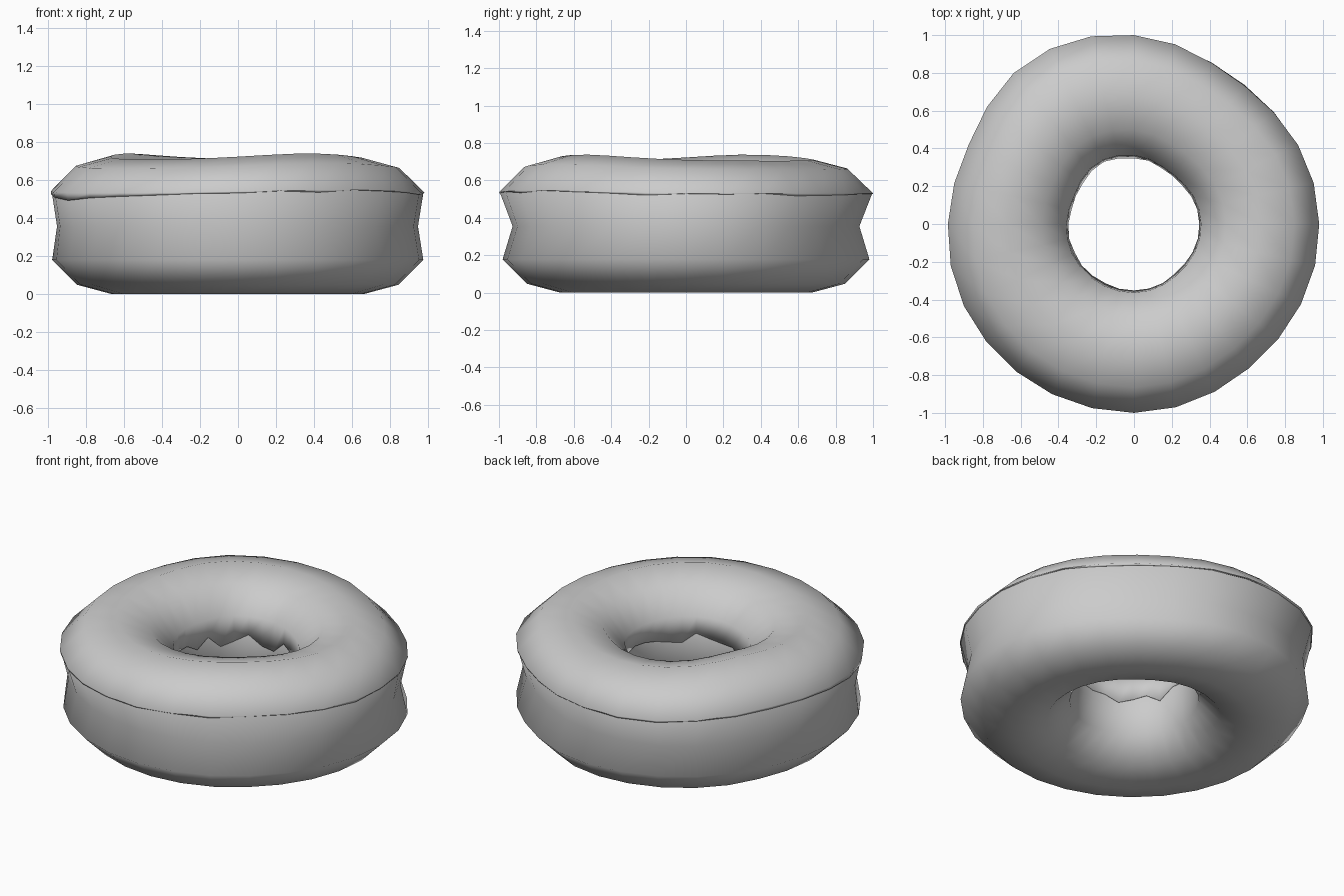
import bpy, math, random

if "Cube" in bpy.data.objects:
    bpy.data.objects.remove(bpy.data.objects["Cube"])

random.seed(4)
N = 28                      # segments around the ring, 12 around the tube
R, ZC = 0.67, 0.355         # ring radius and tube centre height

# outer radius of the hand-shaped upper bulge, counter-clockwise from +x
OUTER = [.98, .975, .963, .945, .935, .945, .975, 1.0, 1.02, 1.03, 1.023, .995, .97, .975,
         .985, .995] + [1.0] * 6 + [.995, .985, .976, .976, .98, .983]


def bump(a, centre, width):
    d = (a - centre + 180) % 360 - 180
    return math.exp(-(d / width) ** 2)


def section(i, phi, rx, rz):
    """Radius and height of a tube point at segment i and tube angle phi (degrees)."""
    a = i * 360 / N
    c, s = math.cos(math.radians(phi)), math.sin(math.radians(phi))
    d = OUTER[i % N] - 0.983
    if s < -0.01:
        d *= 0.8 if d < 0 else 0.2
    d *= 0.7 + 0.3 * c
    r = R + rx * c
    if c > 0.99:            # pinched waist outside
        r = 0.93 + 0.02 * math.cos(math.radians(2 * a))
    elif c < -0.99:         # flattened wall in the hole
        r = 0.347 - (rx - 0.355)
    # two soft humps on top
    lift = 0.033 * (bump(a, 304, 40) + bump(a, 150, 38)) * max(s, 0)
    return r + d, ZC + rz * s + lift


def lerp(p, q, t):
    return tuple(u + (v - u) * t for u, v in zip(p, q))


def build(name, rings, closed):
    verts, faces = [], []
    for ring in rings:
        for i, (r, z) in enumerate(ring):
            a = 2 * math.pi * i / N
            verts.append((r * math.cos(a), r * math.sin(a), z))
    m = len(rings)
    for j in range(m if closed else m - 1):
        k = (j + 1) % m
        for i in range(N):
            n = (i + 1) % N
            faces.append((j * N + i, j * N + n, k * N + n, k * N + i))
    mesh = bpy.data.meshes.new(name)
    mesh.from_pydata(verts, [], faces)
    mesh.shade_smooth()
    ob = bpy.data.objects.new(name, mesh)
    bpy.context.collection.objects.link(ob)
    return ob


# dough ring
dough = [[section(i, phi, 0.355, 0.338 if 0 < phi < 180 else 0.355) for i in range(N)]
         for phi in range(0, 360, 30)]
build("dough", dough, True)

# icing shell with uneven lower edges
icing = [[section(i, phi, 0.362, 0.35) for i in range(N)] for phi in range(30, 151, 30)]
outer_edge, inner_edge = [], []
for i in range(N):
    drip = 0.16 * bump(i * 360 / N, 205, 22) + random.uniform(0.0, 0.08)
    waist_r, waist_z = section(i, 0, 0.362, 0.35)
    outer_edge.append(lerp(icing[0][i], (waist_r + 0.006, waist_z), drip))
    inner_edge.append(lerp(icing[-1][i], section(i, 180, 0.362, 0.35), random.uniform(0.5, 1.0)))
shell = build("icing", [outer_edge] + icing + [inner_edge], False)
solid = shell.modifiers.new("thickness", 'SOLIDIFY')
solid.thickness = 0.012
solid.offset = -1
